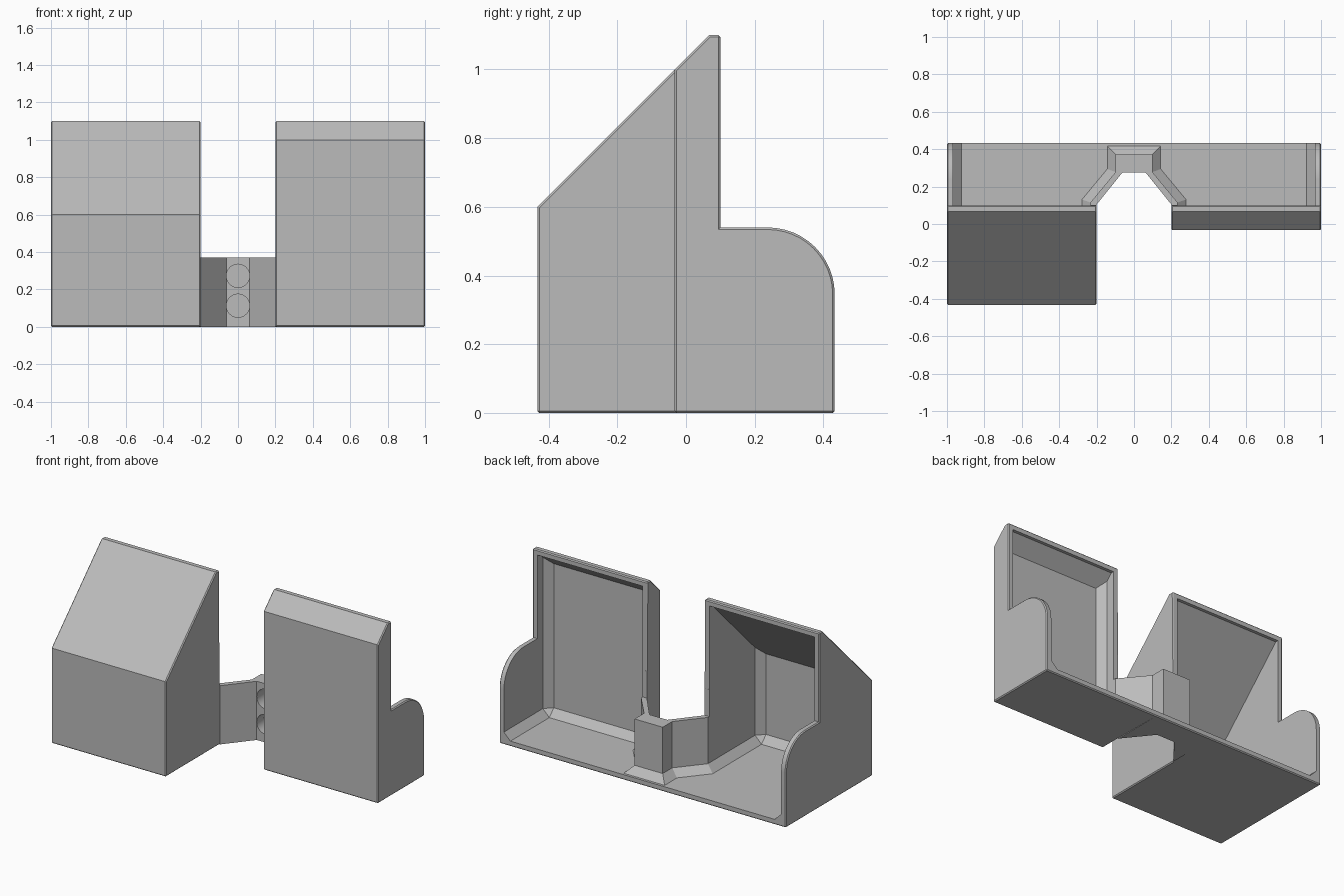
import bpy
import bmesh
from math import sin, cos, pi, radians
from mathutils import Vector, Matrix

cube = bpy.data.objects.get("Cube")
if cube:
    bpy.data.objects.remove(cube)

HALF, INNER = 1.0, 0.2          # outer end and inner side of each pocket
BACK, RIM, TOP = 0.433, 0.1, 1.1
WALL, CHAMFER, EDGE = 0.033, 0.045, 0.006
LEDGE, ROUND = 0.54, 0.195

grey = bpy.data.materials.new("plain grey")
grey.use_nodes = True
grey.diffuse_color = (0.5, 0.5, 0.5, 1)
grey.node_tree.nodes["Principled BSDF"].inputs["Base Color"].default_value = (0.5, 0.5, 0.5, 1)


def finish(bm, name):
    bmesh.ops.recalc_face_normals(bm, faces=bm.faces)
    mesh = bpy.data.meshes.new(name)
    bm.to_mesh(mesh)
    bm.free()
    mesh.materials.append(grey)
    obj = bpy.data.objects.new(name, mesh)
    bpy.context.collection.objects.link(obj)
    return obj


def loft(start, end):
    """Closed solid between two matching loops of points."""
    bm = bmesh.new()
    a = [bm.verts.new(p) for p in start]
    b = [bm.verts.new(p) for p in end]
    bm.faces.new(a)
    bm.faces.new(b[::-1])
    for i in range(len(a)):
        j = (i + 1) % len(a)
        bm.faces.new((a[i], b[i], b[j], a[j]))
    bmesh.ops.recalc_face_normals(bm, faces=bm.faces)
    return bm


def prism_x(profile, x0, x1):
    return loft([(x0, y, z) for y, z in profile], [(x1, y, z) for y, z in profile])


def prism_z(plan, z0, z1):
    return loft([(x, y, z0) for x, y in plan], [(x, y, z1) for x, y in plan])


def bevel(bm, edges, width):
    bmesh.ops.bevel(bm, geom=edges, offset=width, offset_type='OFFSET',
                    segments=1, profile=0.5, affect='EDGES', clamp_overlap=True)


def combine(target, other, operation):
    mod = target.modifiers.new("combine", 'BOOLEAN')
    mod.operation, mod.solver, mod.object = operation, 'EXACT', other
    deps = bpy.context.evaluated_depsgraph_get()
    mesh = bpy.data.meshes.new_from_object(target.evaluated_get(deps))
    target.modifiers.clear()
    target.data = mesh
    bpy.data.objects.remove(other)


def mirrored(points):
    return points + [(-x, y) for x, y in reversed(points)]


def pocket_outer(side, front):
    """Outer block with a sloped roof and a rounded rear cheek."""
    slope = TOP - 0.067
    profile = [(front, 0), (RIM, 0), (BACK, 0)]
    for i in range(13):
        a = i / 12 * pi / 2
        profile.append((BACK - ROUND + ROUND * cos(a), LEDGE - ROUND + ROUND * sin(a)))
    profile += [(RIM, LEDGE), (RIM, TOP), (TOP - slope, TOP), (front, front + slope)]
    bm = prism_x(profile, side * INNER, side * HALF)

    def joins_middle(e):
        return all(abs(abs(v.co.x) - INNER) < 1e-4 and v.co.y > RIM - 1e-4
                   and v.co.z < LEDGE + 0.01 for v in e.verts)
    bevel(bm, [e for e in bm.edges if e.calc_face_angle_signed() > 1.0
               and not joins_middle(e)], EDGE)
    return finish(bm, "pocket")


def pocket_cavity(side, front):
    """Hollow of a pocket, chamfered at the floor and the front corners."""
    y0, roof = front + WALL, TOP - 0.067 - WALL * 1.414
    end = RIM + 0.012
    profile = [(y0, WALL), (end, WALL), (end, TOP - WALL),
               (TOP - WALL - roof, TOP - WALL), (y0, y0 + roof)]
    bm = prism_x(profile, side * (INNER + WALL), side * (HALF - WALL))
    picked = []
    for e in bm.edges:
        p, q = (v.co for v in e.verts)
        floor = max(p.z, q.z) < WALL + 1e-4 and min(p.y, q.y) < end - 1e-4
        corner = max(p.y, q.y) < y0 + 1e-4 and abs(p.z - q.z) > 0.1
        if floor or corner:
            picked.append(e)
    bevel(bm, picked, CHAMFER)
    return finish(bm, "pocket_cavity")


# Solid outer form: deep pocket, shallow pocket and the floor between them
body = finish(prism_x([(RIM, 0), (BACK - EDGE, 0), (BACK, EDGE), (BACK, 0.1), (RIM, 0.1)],
                      -INNER, INNER), "open_back_tray")
pockets = [(-1, -0.433), (1, -0.033)]
for side, front in pockets:
    combine(body, pocket_outer(side, front), 'UNION')

# Hollow out both pockets and the open rear tray
for side, front in pockets:
    combine(body, pocket_cavity(side, front), 'DIFFERENCE')
inside = HALF - WALL
section = mirrored([(-inside + CHAMFER, WALL), (-inside, WALL + CHAMFER), (-inside, 0.7)])
rear = loft([(x, RIM + 0.001, z) for x, z in section], [(x, 0.7, z) for x, z in section])
combine(body, finish(rear, "rear_cavity"), 'DIFFERENCE')

# Bridge between the pockets, with a sloped skirt at the floor
plan = mirrored([(-0.233, 0.085), (-0.233, 0.115), (-0.098, 0.278), (-0.098, 0.372)])
foot = mirrored([(-0.281, 0.085), (-0.281, 0.132), (-0.146, 0.295), (-0.146, 0.42)])
combine(body, finish(prism_z(plan, 0.012, 0.37), "bridge"), 'UNION')
skirt = loft([(x, y, WALL - 0.003) for x, y in foot], [(x, y, WALL + CHAMFER) for x, y in plan])
combine(body, finish(skirt, "bridge_skirt"), 'UNION')

# Tapered notch in front of the bridge
notch = mirrored([(-INNER, 0.04), (-INNER, 0.104), (-0.062, 0.275)])
combine(body, finish(prism_z(notch, -0.2, 0.8), "notch"), 'DIFFERENCE')

# Two round blind holes
for z in (0.113, 0.273):
    bm = bmesh.new()
    bmesh.ops.create_cone(bm, cap_ends=True, segments=40, radius1=0.062, radius2=0.062, depth=0.15,
                          matrix=Matrix.Translation(Vector((0, 0.27, z))) @ Matrix.Rotation(radians(90), 4, 'X'))
    combine(body, finish(bm, "hole"), 'DIFFERENCE')

# Smooth the rounded cheeks and holes, keep the edges sharp
bpy.ops.object.select_all(action='DESELECT')
body.select_set(True)
bpy.context.view_layer.objects.active = body
bpy.ops.object.shade_smooth_by_angle(angle=radians(25))
